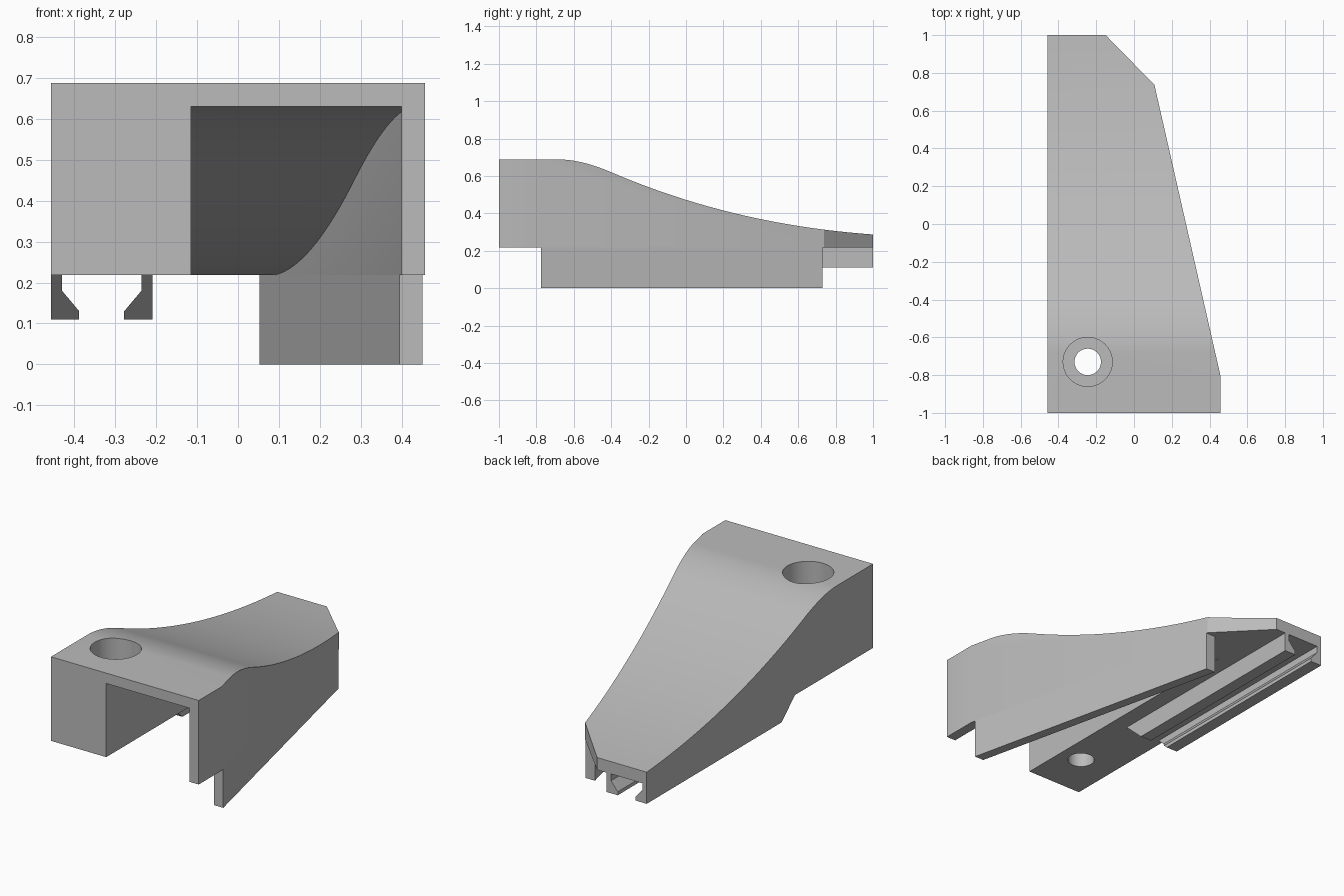
import bpy
import bmesh
import math
from mathutils import Vector
from mathutils.geometry import interpolate_bezier

if "Cube" in bpy.data.objects:
    bpy.data.objects.remove(bpy.data.objects["Cube"])

grey = bpy.data.materials.new("plain grey")
grey.use_nodes = True
grey.diffuse_color = (0.5, 0.5, 0.5, 1)
grey.node_tree.nodes["Principled BSDF"].inputs["Base Color"].default_value = (0.5, 0.5, 0.5, 1)

HALF = 0.457        # half width of the body
WALL = 0.057        # side wall thickness
FLOOR = 0.218       # underside height of the body
TAPER = 0.227       # sideways taper of the slanted wall per unit of depth


def outer_x(y):
    return HALF - TAPER * (y + 0.8)


def curve(start, mid, end, steps=14):
    """Parabolic arc as a list of (y, z) points."""
    a, m, b = (Vector((*p, 0)) for p in (start, mid, end))
    pts = interpolate_bezier(a, a.lerp(m, 2 / 3), b.lerp(m, 2 / 3), b, steps)
    return [(p.x, p.y) for p in pts]


def prism(name, points, vector, cuts=()):
    """Extrude a polygon along a vector, then slice off whatever lies beyond each cut plane."""
    bm = bmesh.new()
    face = bm.faces.new([bm.verts.new(p) for p in points])
    moved = bmesh.ops.extrude_face_region(bm, geom=[face])["geom"]
    bmesh.ops.translate(bm, vec=vector, verts=[g for g in moved if isinstance(g, bmesh.types.BMVert)])
    for co, normal in cuts:
        geom = bm.verts[:] + bm.edges[:] + bm.faces[:]
        cut = bmesh.ops.bisect_plane(bm, geom=geom, plane_co=co, plane_no=normal, clear_outer=True)
        edges = [g for g in cut["geom_cut"] if isinstance(g, bmesh.types.BMEdge)]
        bmesh.ops.contextual_create(bm, geom=edges)
    bmesh.ops.recalc_face_normals(bm, faces=bm.faces)
    mesh = bpy.data.meshes.new(name)
    bm.to_mesh(mesh)
    bm.free()
    mesh.materials.append(grey)
    ob = bpy.data.objects.new(name, mesh)
    bpy.context.collection.objects.link(ob)
    return ob


def disc(radius, z, sides=64):
    turns = [2 * math.pi * i / sides for i in range(sides)]
    return [(-0.245 + radius * math.cos(t), -0.73 + radius * math.sin(t), z) for t in turns]


def carve(target, cutter):
    cutter.hide_render = True
    mod = target.modifiers.new("cut", "BOOLEAN")
    mod.operation = "DIFFERENCE"
    mod.solver = "EXACT"
    mod.object = cutter
    bpy.context.view_layer.objects.active = target
    bpy.ops.object.modifier_apply(modifier=mod.name)
    bpy.data.objects.remove(cutter)


# Body: swept side profile, trimmed by the slanted wall and the rear corner
top = curve((-0.68, 0.688), (-0.56, 0.688), (-0.4, 0.62))
top += curve((-0.4, 0.62), (0.25, 0.34), (1, 0.287), 24)[1:]
side = [(-1, FLOOR), (-1, 0.688)] + top + [(1, FLOOR)]
slant = (1, TAPER, 0)
body = prism("body", [(-HALF, y, z) for y, z in side], (2 * HALF, 0, 0),
             [((HALF, -0.8, 0), slant), ((-0.15, 1, 0), (0.26, 0.255, 0))])

# Hollow beneath the roof, open at the front and below
roof = curve((-0.95, 0.63), (-0.69, 0.63), (-0.3, 0.455))
roof += curve((-0.3, 0.455), (0.22, FLOOR), (0.64, FLOOR - 0.002), 20)[1:]
hollow = [(-1.1, 0.1), (-1.1, 0.63)] + roof + [(0.64, 0.1)]
carve(body, prism("hollow_cutter", [(-0.115, y, z) for y, z in hollow], (HALF - WALL + 0.115, 0, 0),
                  [((HALF - WALL, -0.8, 0), slant)]))

# Bolt hole with a wide counterbore
carve(body, prism("bolt_cutter", disc(0.07, 0.1), (0, 0, 0.8)))
carve(body, prism("counterbore_cutter", disc(0.13, 0.34), (0, 0, 0.5)))

# Lower skirt of the slanted wall
front, back = -0.775, 0.73
skirt = [(outer_x(front), front, 0), (outer_x(back), back, 0),
         (outer_x(back) - WALL, back, 0), (outer_x(front) - WALL, front, 0)]
prism("side_skirt", skirt, (0, 0, FLOOR))

# Pair of lipped rails, mirrored, with slanted front ends
middle = -0.333
lip = [(0.124, FLOOR), (0.097, FLOOR), (0.097, 0.18), (0.055, 0.13), (0.055, 0.11), (0.124, 0.11)]
for name, sign in (("right_rail", -1), ("left_rail", 1)):
    prism(name, [(middle + sign * x, -0.4, z) for x, z in lip], (0, 1.4, 0),
          [((0, -0.31, FLOOR), (0, -0.11, -0.12))])

# Smooth the curved surfaces, keep the corners crisp
for ob in bpy.context.collection.objects:
    if ob.type == "MESH":
        ob.select_set(True)
        bpy.context.view_layer.objects.active = ob
bpy.ops.object.shade_smooth_by_angle(angle=math.radians(25))
